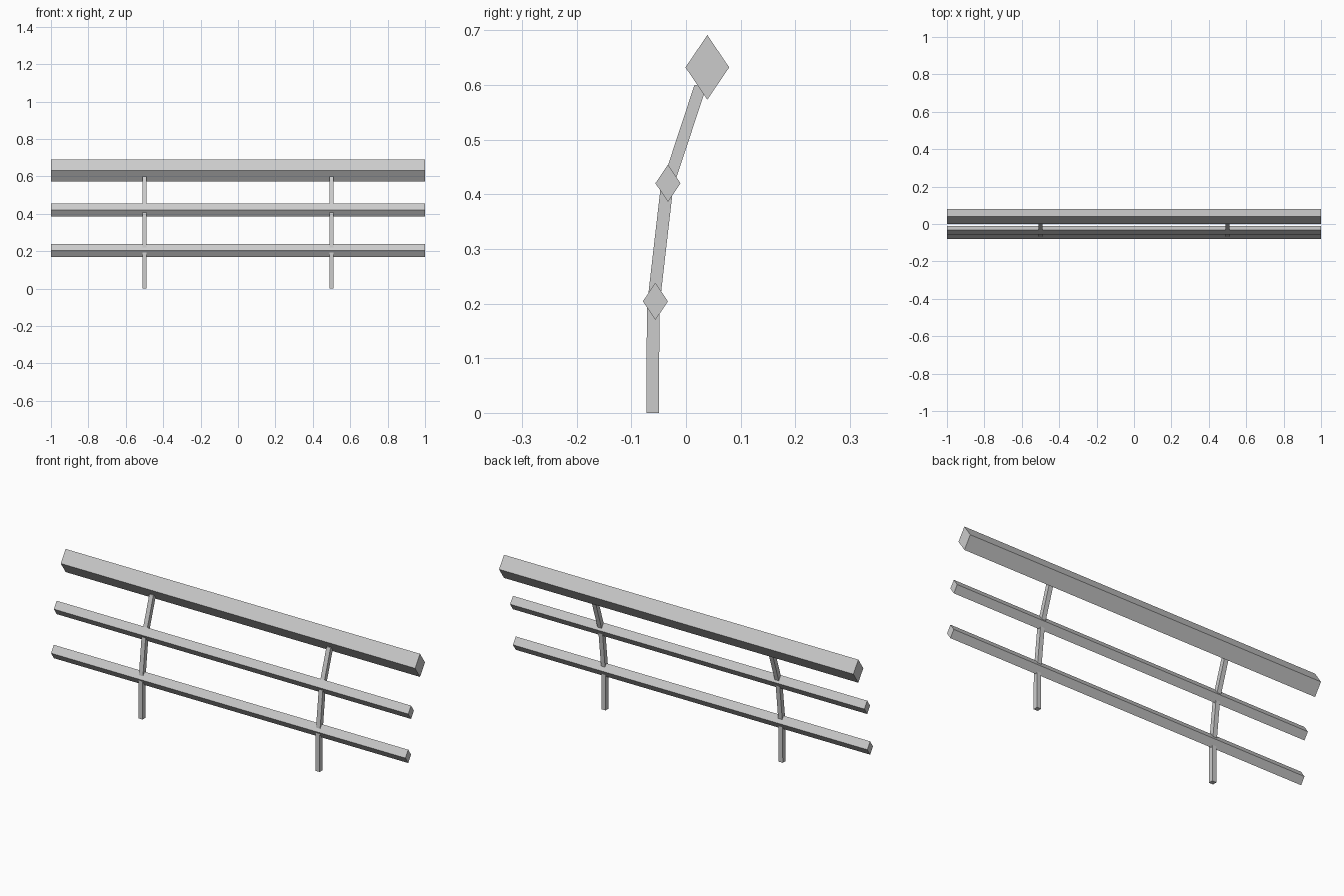
import bpy, bmesh

if "Cube" in bpy.data.objects:
    bpy.data.objects.remove(bpy.data.objects["Cube"])


def loft(name, rings):
    """Skin a solid through matching four-sided rings, with capped ends."""
    bm = bmesh.new()
    loops = [[bm.verts.new(p) for p in ring] for ring in rings]
    for a, b in zip(loops, loops[1:]):
        for i in range(4):
            j = (i + 1) % 4
            bm.faces.new((a[i], a[j], b[j], b[i]))
    bm.faces.new(loops[0])
    bm.faces.new(loops[-1])
    bmesh.ops.recalc_face_normals(bm, faces=bm.faces)
    mesh = bpy.data.meshes.new(name)
    bm.to_mesh(mesh)
    bm.free()
    obj = bpy.data.objects.new(name, mesh)
    bpy.context.collection.objects.link(obj)
    return obj


# Long diamond-section rails: centre y, centre z, half width, half height
rails = {
    "lower_rail": (-0.056, 0.204, 0.023, 0.034),
    "middle_rail": (-0.033, 0.420, 0.023, 0.034),
    "top_rail": (0.039, 0.632, 0.040, 0.059),
}
for name, (y, z, w, h) in rails.items():
    loft(name, [[(x, y - w, z), (x, y, z - h), (x, y + w, z), (x, y, z + h)]
                for x in (-1, 1)])

# Square posts bending backwards at each rail: (y, z) path
path = [(-0.061, 0), (-0.060, 0.195), (-0.035, 0.412), (0.027, 0.600)]
t = 0.0115
for side, x in (("left", -0.5), ("right", 0.5)):
    loft(side + "_post", [[(x - t, y - t, z), (x + t, y - t, z),
                           (x + t, y + t, z), (x - t, y + t, z)]
                          for y, z in path])
